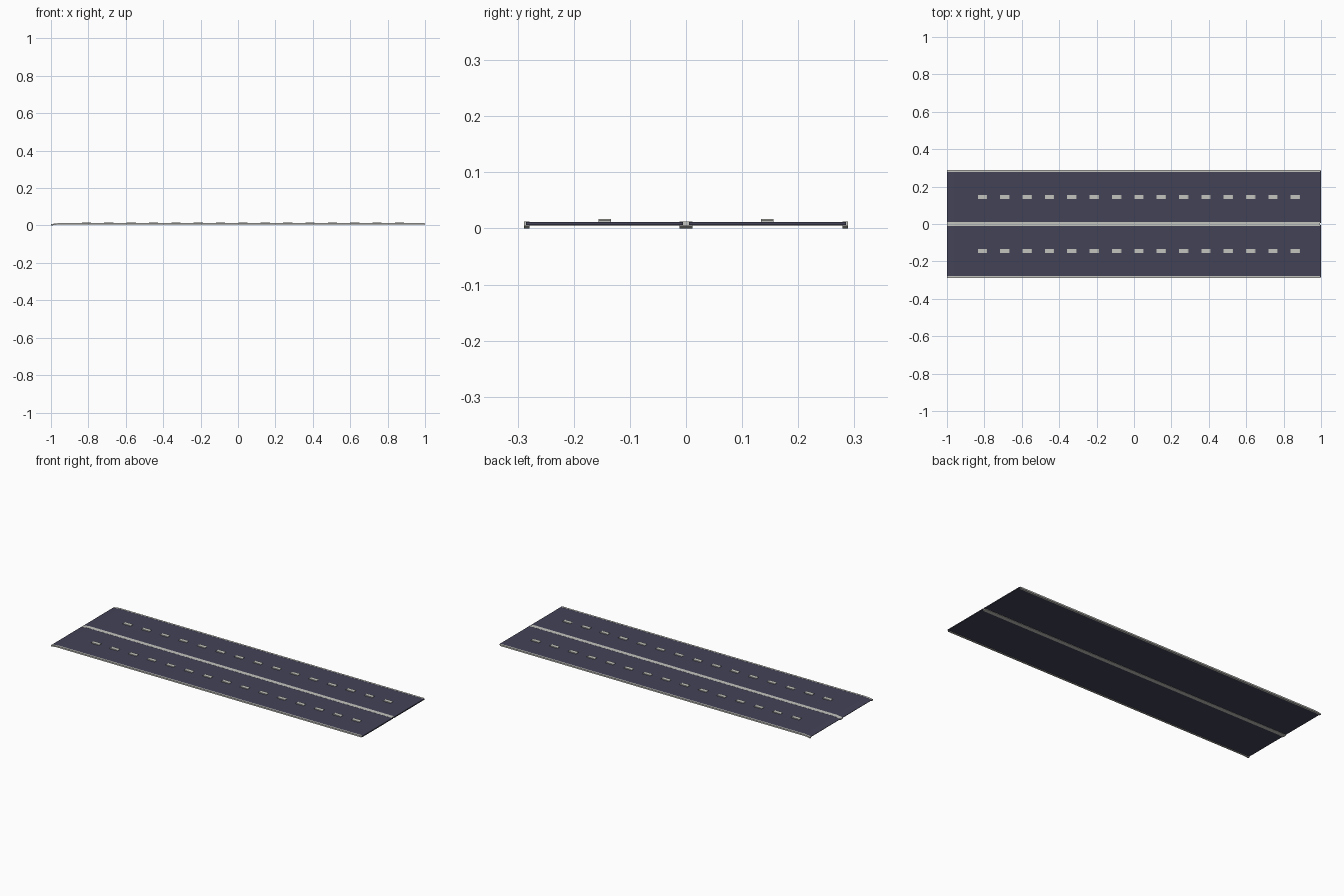
import bpy

if "Cube" in bpy.data.objects:
    bpy.data.objects.remove(bpy.data.objects["Cube"])

def material(name, rgb):
    m = bpy.data.materials.new(name)
    m.diffuse_color = (*rgb, 1)
    m.use_nodes = True
    m.node_tree.nodes["Principled BSDF"].inputs["Base Color"].default_value = m.diffuse_color
    return m

asphalt = material("asphalt", (0.055, 0.055, 0.095))
paint = material("paint", (0.55, 0.55, 0.52))

def extrude_y(name, profile, y0, y1, mat):
    """Side profile in x-z, extruded between two y values."""
    n = len(profile)
    verts = [(x, y, z) for y in (y0, y1) for x, z in profile]
    faces = [tuple(range(n)), tuple(range(2 * n - 1, n - 1, -1))]
    faces += [(i, i + n, (i + 1) % n + n, (i + 1) % n) for i in range(n)]
    mesh = bpy.data.meshes.new(name)
    mesh.from_pydata(verts, [], faces)
    mesh.materials.append(mat)
    ob = bpy.data.objects.new(name, mesh)
    bpy.context.collection.objects.link(ob)
    return ob

# Side profiles: the left end tapers down slightly
slab = [(-1, 0.005), (1, 0.006), (1, 0.012), (-0.96, 0.012), (-1, 0.007)]
strip = [(-1, 0.0), (-0.97, 0.004), (0.995, 0.004), (0.995, 0.0125),
         (-0.96, 0.0125), (-1, 0.0075)]
dash = [(-0.025, 0.011), (0.025, 0.011), (0.025, 0.0145), (0.021, 0.0165),
        (-0.021, 0.0165), (-0.025, 0.0145)]

for side, s in (("front", -1), ("back", 1)):
    def span(a, b):
        return sorted((s * a, s * b))
    # Carriageway
    extrude_y(f"{side}_carriageway", slab, *span(0.005, 0.285), asphalt)
    # Solid lines along both edges
    extrude_y(f"{side}_inner_line", strip, *span(0.0, 0.012), paint)
    extrude_y(f"{side}_outer_line", strip, *span(0.279, 0.289), paint)
    # Lane dashes
    for i in range(15):
        cx = -0.81 + i * 0.1195
        extrude_y(f"{side}_lane_dash_{i + 1}", [(x + cx, z) for x, z in dash],
                  *span(0.134, 0.156), paint)
